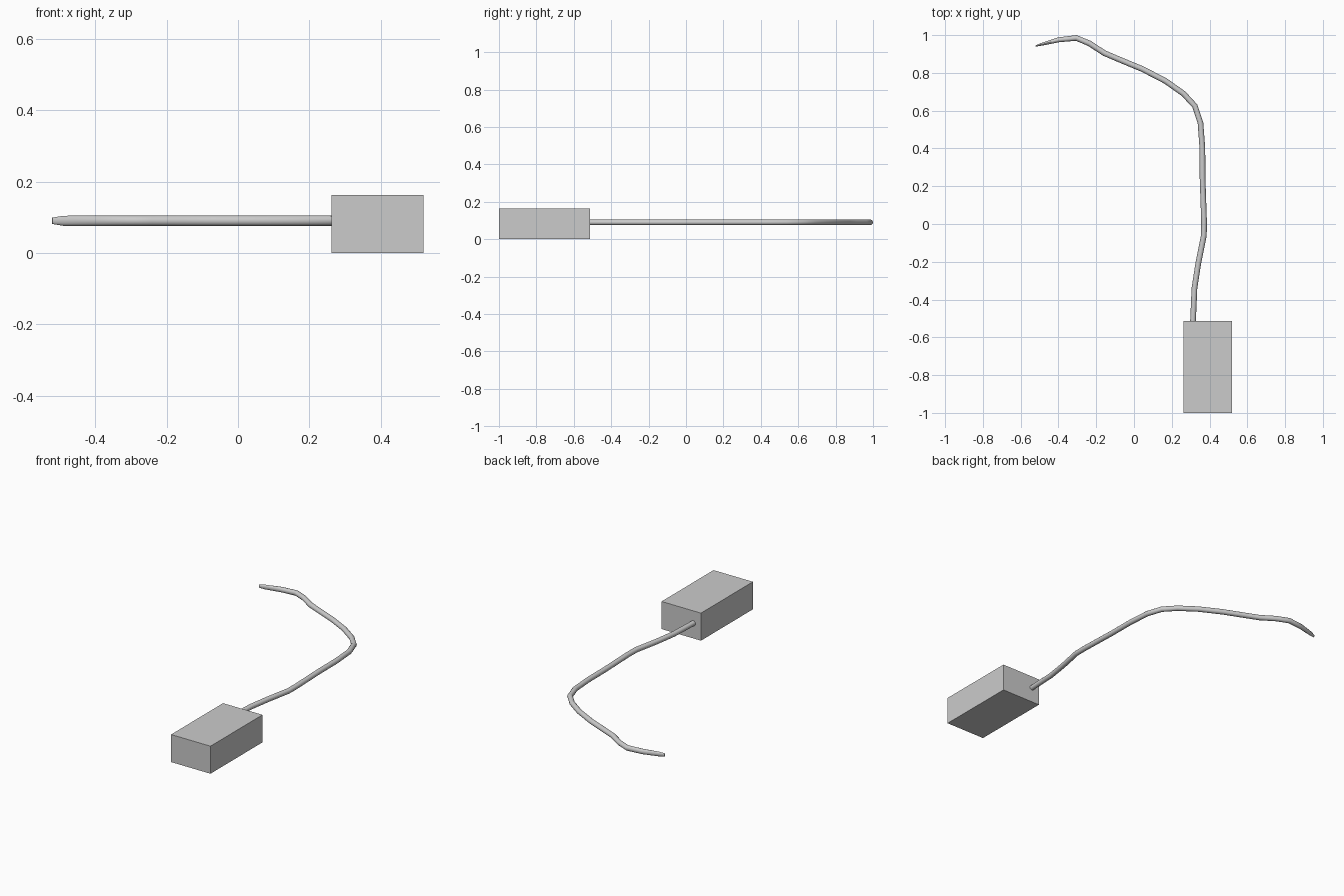
import bpy, bmesh, math
from mathutils import Vector, Matrix

if "Cube" in bpy.data.objects:
    bpy.data.objects.remove(bpy.data.objects["Cube"])

# Box body
bm = bmesh.new()
bmesh.ops.create_cube(bm, size=1.0, matrix=Matrix.Translation((0.391, -0.757, 0.0815))
                      @ Matrix.Diagonal((0.258, 0.486, 0.163, 1)))
me = bpy.data.meshes.new("box_body")
bm.to_mesh(me)
bm.free()
bpy.context.collection.objects.link(bpy.data.objects.new("box_body", me))

# Cable: x, y, half width, half height at each bend
path = [
    (0.312, -0.525, .015, .015), (0.320, -0.34, .015, .015), (0.340, -0.21, .015, .015),
    (0.370, -0.06, .015, .015), (0.371, 0.01, .015, .015), (0.363, 0.24, .015, .015),
    (0.362, 0.40, .015, .015), (0.352, 0.535, .015, .015), (0.322, 0.625, .015, .015),
    (0.262, 0.69, .015, .015), (0.167, 0.757, .015, .015), (0.045, 0.82, .015, .015),
    (-0.066, 0.866, .015, .015), (-0.156, 0.904, .015, .015), (-0.236, 0.956, .015, .015),
    (-0.306, 0.985, .015, .015), (-0.40, 0.975, .013, .015), (-0.49, 0.951, .007, .014),
    (-0.521, 0.942, .003, .009)]
SIDES, Z = 12, 0.09

bm = bmesh.new()
rings = []
for i, (x, y, w, h) in enumerate(path):
    a, b = path[max(i - 1, 0)], path[min(i + 1, len(path) - 1)]
    t = Vector((b[0] - a[0], b[1] - a[1])).normalized()
    ring = []
    for k in range(SIDES):
        ang = 2 * math.pi * k / SIDES
        c, s = math.cos(ang) * w, math.sin(ang) * h
        ring.append(bm.verts.new((x - t.y * c, y + t.x * c, Z + s)))
    rings.append(ring)
for r0, r1 in zip(rings, rings[1:]):
    for k in range(SIDES):
        n = (k + 1) % SIDES
        bm.faces.new((r0[k], r0[n], r1[n], r1[k]))
bm.faces.new(rings[0])
bm.faces.new(rings[-1])
bmesh.ops.recalc_face_normals(bm, faces=bm.faces)
me = bpy.data.meshes.new("cable")
bm.to_mesh(me)
bm.free()
cable = bpy.data.objects.new("cable", me)
bpy.context.collection.objects.link(cable)
bpy.context.view_layer.objects.active = cable
cable.select_set(True)
bpy.ops.object.shade_smooth_by_angle(angle=math.radians(40))
